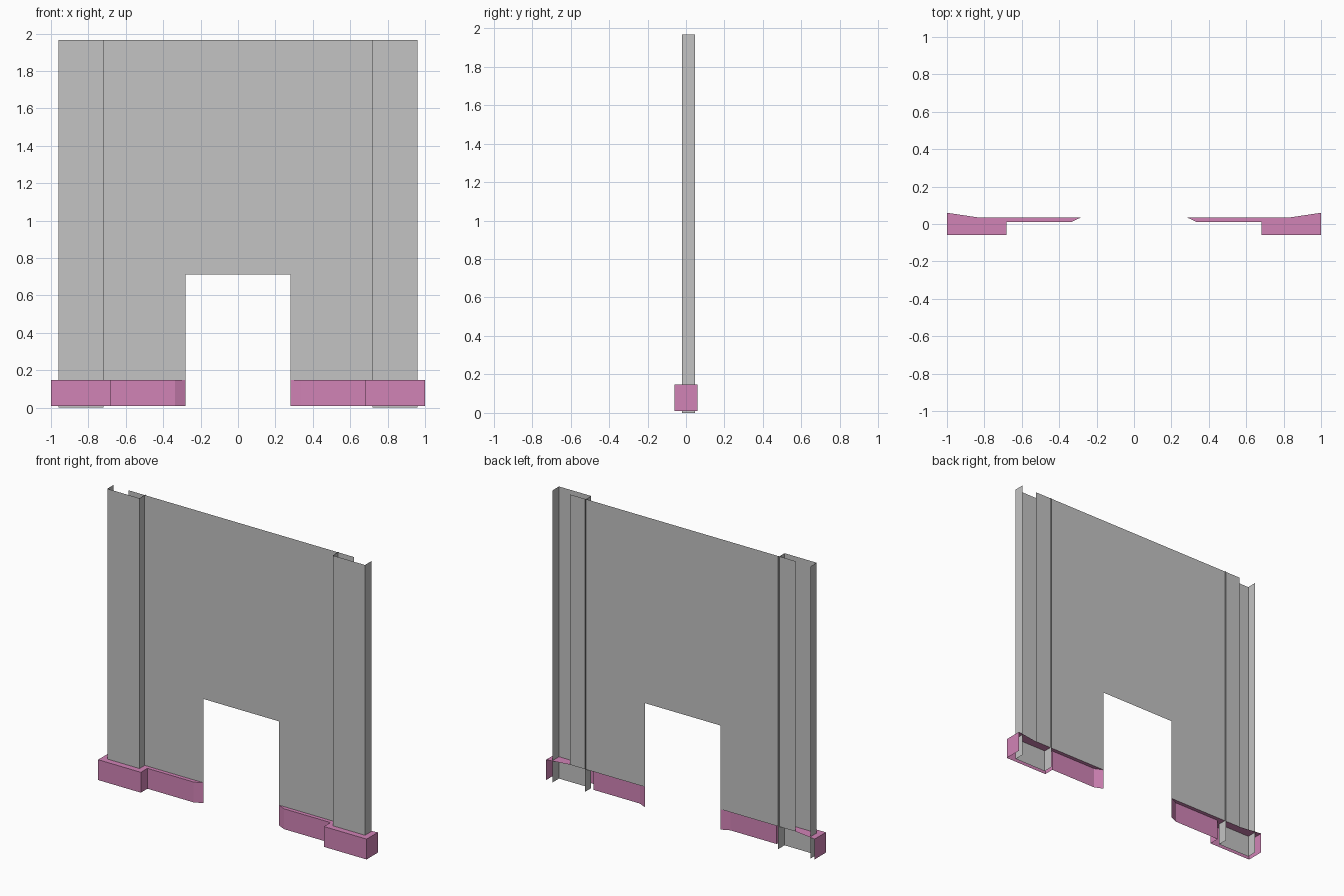
import bpy

cube = bpy.data.objects.get("Cube")
if cube:
    bpy.data.objects.remove(cube, do_unlink=True)


def make_material(name, rgb):
    mat = bpy.data.materials.new(name)
    mat.use_nodes = True
    mat.diffuse_color = (*rgb, 1)
    mat.node_tree.nodes["Principled BSDF"].inputs["Base Color"].default_value = (*rgb, 1)
    return mat


def make_object(name, verts, faces, mat):
    mesh = bpy.data.meshes.new(name)
    mesh.from_pydata(verts, [], faces)
    mesh.materials.append(mat)
    obj = bpy.data.objects.new(name, mesh)
    bpy.context.collection.objects.link(obj)
    return obj


def raise_sheet(name, path, low, high, mat, cap_extra=None):
    """Raise an open plan path into upright panels, with an optional top cap."""
    n = len(path)
    verts = [(x, y, low) for x, y in path] + [(x, y, high) for x, y in path]
    faces = [(i, i + 1, n + i + 1, n + i) for i in range(n - 1)]
    if cap_extra:
        verts.append((*cap_extra, high))
        faces.append(tuple(range(n, 2 * n + 1)))
    return make_object(name, verts, faces, mat)


def mirrored(path):
    return [(-x, y) for x, y in reversed(path)]


grey = make_material("wall grey", (0.55, 0.55, 0.55))
pink = make_material("skirting pink", (0.64, 0.23, 0.47))

TOP, SKIRT, BASE = 1.967, 0.147, 0.01
WALL_Y, WALL_X = 0.036, 0.84
DOOR_X, DOOR_TOP = 0.281, 0.711

# Wall sheet with a doorway
outline = [(-WALL_X, SKIRT), (-DOOR_X, SKIRT), (-DOOR_X, DOOR_TOP), (DOOR_X, DOOR_TOP),
           (DOOR_X, SKIRT), (WALL_X, SKIRT), (WALL_X, TOP), (-WALL_X, TOP)]
make_object("wall", [(x, WALL_Y, z) for x, z in outline], [tuple(range(len(outline)))], grey)

# Pilasters: three-sided, open behind
pilaster = [(-0.96, 0.048), (-0.96, -0.02), (-0.72, -0.02), (-0.72, 0.048)]
raise_sheet("right_pilaster", pilaster, 0, TOP, grey)
raise_sheet("left_pilaster", mirrored(pilaster), 0, TOP, grey)

# Skirting: steps out round the pilaster, bevelled at the doorway, open behind and below
skirting = [(-1, 0.06), (-1, -0.06), (-0.682, -0.06), (-0.682, 0.01),
            (-0.337, 0.01), (-DOOR_X, WALL_Y)]
raise_sheet("right_skirting", skirting, BASE, SKIRT, pink, (-WALL_X, WALL_Y))
raise_sheet("left_skirting", mirrored(skirting), BASE, SKIRT, pink, (WALL_X, WALL_Y))
